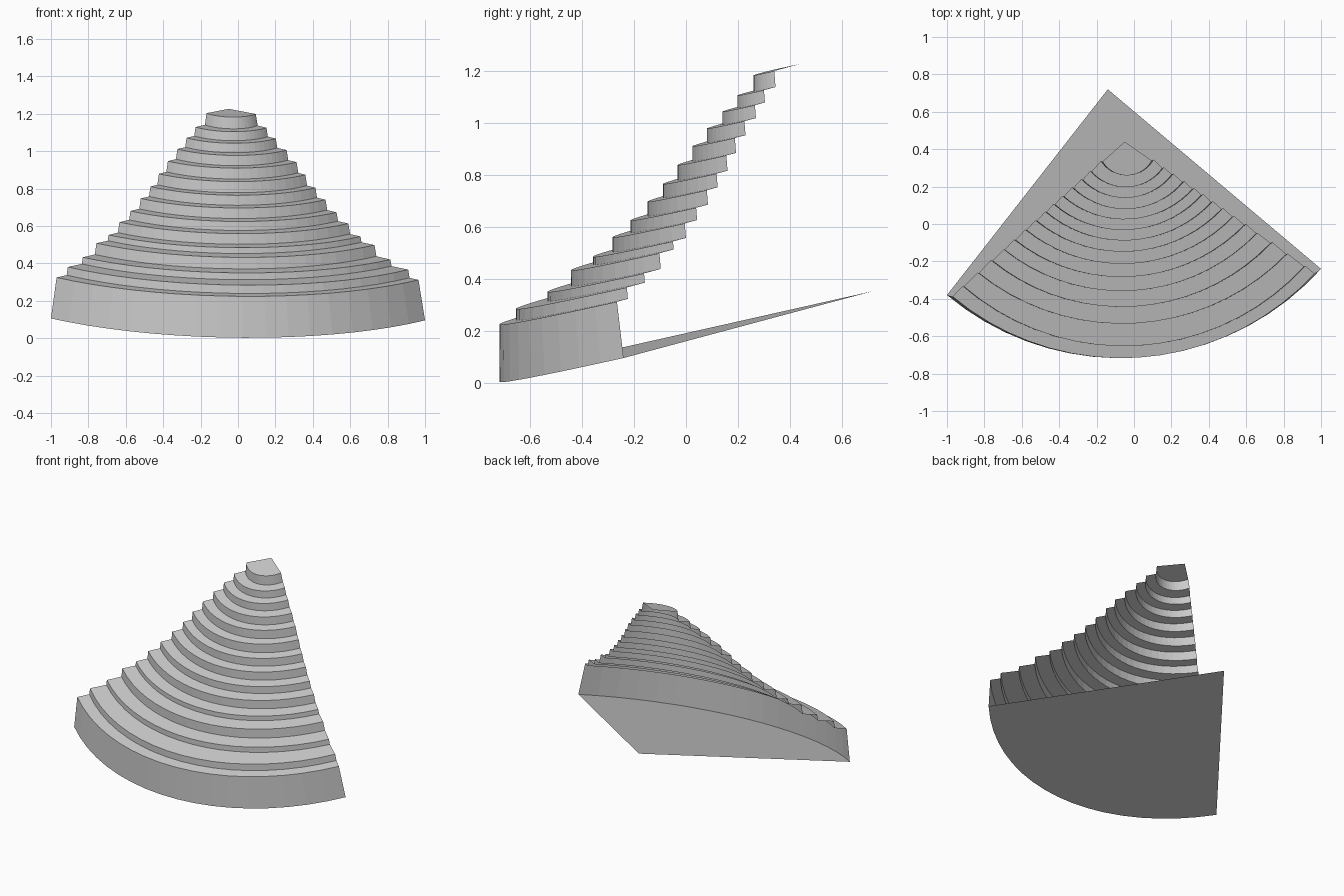
import bpy
import math
from mathutils import Vector

if "Cube" in bpy.data.objects:
    bpy.data.objects.remove(bpy.data.objects["Cube"])

SEG = 18
SX, SY = -0.022, 0.242          # slope of the tilted base and treads

# Tiers: left x, right x, front y, front z of each tread's outer edge
TIERS = [
    (-.970, .965, -.717, .225), (-.910, .910, -.653, .285),
    (-.830, .815, -.533, .350), (-.757, .730, -.443, .433),
    (-.692, .655, -.358, .485), (-.634, .590, -.283, .560),
    (-.575, .527, -.213, .625), (-.520, .468, -.148, .697),
    (-.468, .414, -.088, .765), (-.423, .360, -.032, .838),
    (-.375, .313, .025, .910), (-.324, .260, .080, .978),
    (-.275, .202, .140, 1.043), (-.227, .152, .197, 1.105),
    (-.168, .095, .260, 1.183)]
TOP = (-.05, .44)
MID_X = -.045


def lift(x, y, d):
    """Point on the tilted plane at level d."""
    return Vector((x, y, d + SX * x + SY * y))


def arc(l, m, r, d):
    """Circular arc through three plan points, laid on the tilted plane."""
    (ax, ay), (bx, by), (cx, cy) = l, m, r
    k = 2 * (ax * (by - cy) + bx * (cy - ay) + cx * (ay - by))
    a2, b2, c2 = ax * ax + ay * ay, bx * bx + by * by, cx * cx + cy * cy
    ox = (a2 * (by - cy) + b2 * (cy - ay) + c2 * (ay - by)) / k
    oy = (a2 * (cx - bx) + b2 * (ax - cx) + c2 * (bx - ax)) / k
    rad = math.hypot(ax - ox, ay - oy)
    t0 = math.atan2(ay - oy, ax - ox) % math.tau
    t1 = math.atan2(cy - oy, cx - ox) % math.tau
    if t1 < t0:
        t1 += math.tau
    pts = []
    for i in range(SEG + 1):
        t = t0 + (t1 - t0) * i / SEG
        pts.append(lift(ox + rad * math.cos(t), oy + rad * math.sin(t), d))
    return pts


def make(name, verts, faces):
    me = bpy.data.meshes.new(name)
    me.from_pydata(verts, [], faces)
    me.update()
    ob = bpy.data.objects.new(name, me)
    bpy.context.collection.objects.link(ob)
    return ob


# Floor sector, open at the back
base_d = .176
base = arc((-1, -.38), (-.05, -.717), (1, -.24), base_d)
n = len(base)
make("floor", base + [lift(-.14, .72, base_d)], [list(range(n, -1, -1))])

# Stepped shell: alternating riser and tread strips
rings = [base]
prev = base_d
for k, (xl, xr, ym, zm) in enumerate(TIERS):
    d = zm - SX * MID_X - SY * ym
    yl = TOP[1] + .90 * (xl - TOP[0])
    yr = TOP[1] - .695 * (xr - TOP[0])
    h = d - prev
    if k > 0:       # riser foot flares slightly outwards
        rings.append(arc((xl - .14 * h, yl + .05 * h), (MID_X, ym),
                         (xr + .16 * h, yr + .08 * h), prev))
    rings.append(arc((xl, yl), (MID_X, ym), (xr, yr), d))
    prev = d

verts = [v for ring in rings for v in ring]
faces = []
for j in range(len(rings) - 1):
    for i in range(SEG):
        a, b = j * n + i, (j + 1) * n + i
        faces.append((a, a + 1, b + 1, b))
# Top platform sector
last = (len(rings) - 1) * n
verts.append(lift(*TOP, prev))
faces.append([last + i for i in range(n)] + [len(verts) - 1])
make("stepped_seating", verts, faces)
